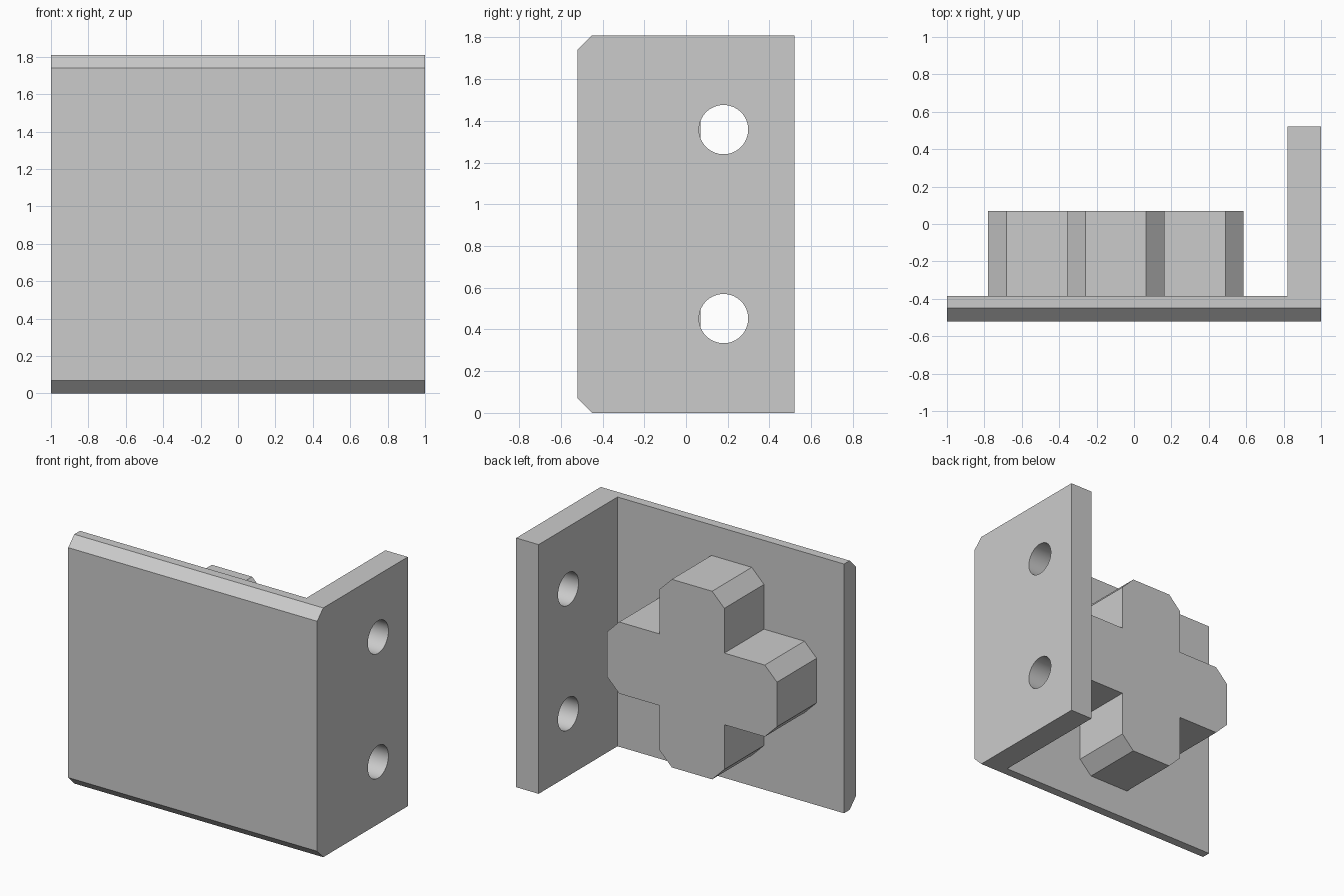
import bpy, bmesh
from math import radians
from mathutils import Vector

if "Cube" in bpy.data.objects:
    bpy.data.objects.remove(bpy.data.objects["Cube"], do_unlink=True)

HEIGHT = 1.81
MID = HEIGHT / 2

grey = bpy.data.materials.new("light_grey")
grey.use_nodes = True
grey.diffuse_color = (0.6, 0.6, 0.6, 1)
grey.node_tree.nodes["Principled BSDF"].inputs["Base Color"].default_value = grey.diffuse_color


def prism(name, points, direction):
    """Extrude a flat 3D outline along a direction."""
    bm = bmesh.new()
    face = bm.faces.new([bm.verts.new(p) for p in points])
    ext = bmesh.ops.extrude_face_region(bm, geom=[face])
    moved = [v for v in ext["geom"] if isinstance(v, bmesh.types.BMVert)]
    bmesh.ops.translate(bm, verts=moved, vec=Vector(direction))
    bmesh.ops.recalc_face_normals(bm, faces=bm.faces)
    mesh = bpy.data.meshes.new(name)
    bm.to_mesh(mesh)
    bm.free()
    mesh.materials.append(grey)
    obj = bpy.data.objects.new(name, mesh)
    bpy.context.collection.objects.link(obj)
    return obj


def cut(target, cutter):
    """Subtract the cutter from the target, then discard it."""
    mod = target.modifiers.new("cut", "BOOLEAN")
    mod.operation, mod.solver, mod.object = "DIFFERENCE", "EXACT", cutter
    bpy.context.view_layer.objects.active = target
    bpy.ops.object.modifier_apply(modifier=mod.name)
    bpy.data.objects.remove(cutter, do_unlink=True)


# Angle bracket: chamfered side profile across the full width, pocketed at the back
FRONT, BACK, BEVEL = -0.52, 0.52, 0.07
side = [(BACK, 0), (BACK, HEIGHT), (FRONT + BEVEL, HEIGHT), (FRONT, HEIGHT - BEVEL),
        (FRONT, BEVEL), (FRONT + BEVEL, 0)]
bracket = prism("angle_bracket", [(-1, y, z) for y, z in side], (2, 0, 0))
PLATE_BACK = -0.385
pocket = [(-1.2, PLATE_BACK), (0.82, PLATE_BACK), (0.82, 1), (-1.2, 1)]
cut(bracket, prism("pocket_cutter", [(x, y, -0.2) for x, y in pocket], (0, 0, HEIGHT + 0.4)))

# Two screw holes through the side flange
for z in (MID - 0.453, MID + 0.453):
    bpy.ops.mesh.primitive_cylinder_add(vertices=64, radius=0.118, depth=0.6,
                                        location=(0.91, 0.18, z), rotation=(0, radians(90), 0))
    hole = bpy.context.object
    hole.data.materials.append(grey)
    cut(bracket, hole)

# Cross-shaped boss with chamfered arm tips: one arm outline turned four times
REACH, HALF, TIP = 0.683, 0.26, 0.098
arm = [(HALF, -HALF), (REACH - TIP, -HALF), (REACH, -HALF + TIP),
       (REACH, HALF - TIP), (REACH - TIP, HALF)]
outline = []
for _ in range(4):
    outline += arm
    arm = [(-v, u) for u, v in arm]
prism("cross_boss", [(u - 0.097, PLATE_BACK, v + MID) for u, v in outline], (0, 0.455, 0))

# Smooth hole walls, crisp edges elsewhere
bpy.ops.object.select_all(action="DESELECT")
bracket.select_set(True)
bpy.context.view_layer.objects.active = bracket
bpy.ops.object.shade_smooth_by_angle(angle=radians(30))
